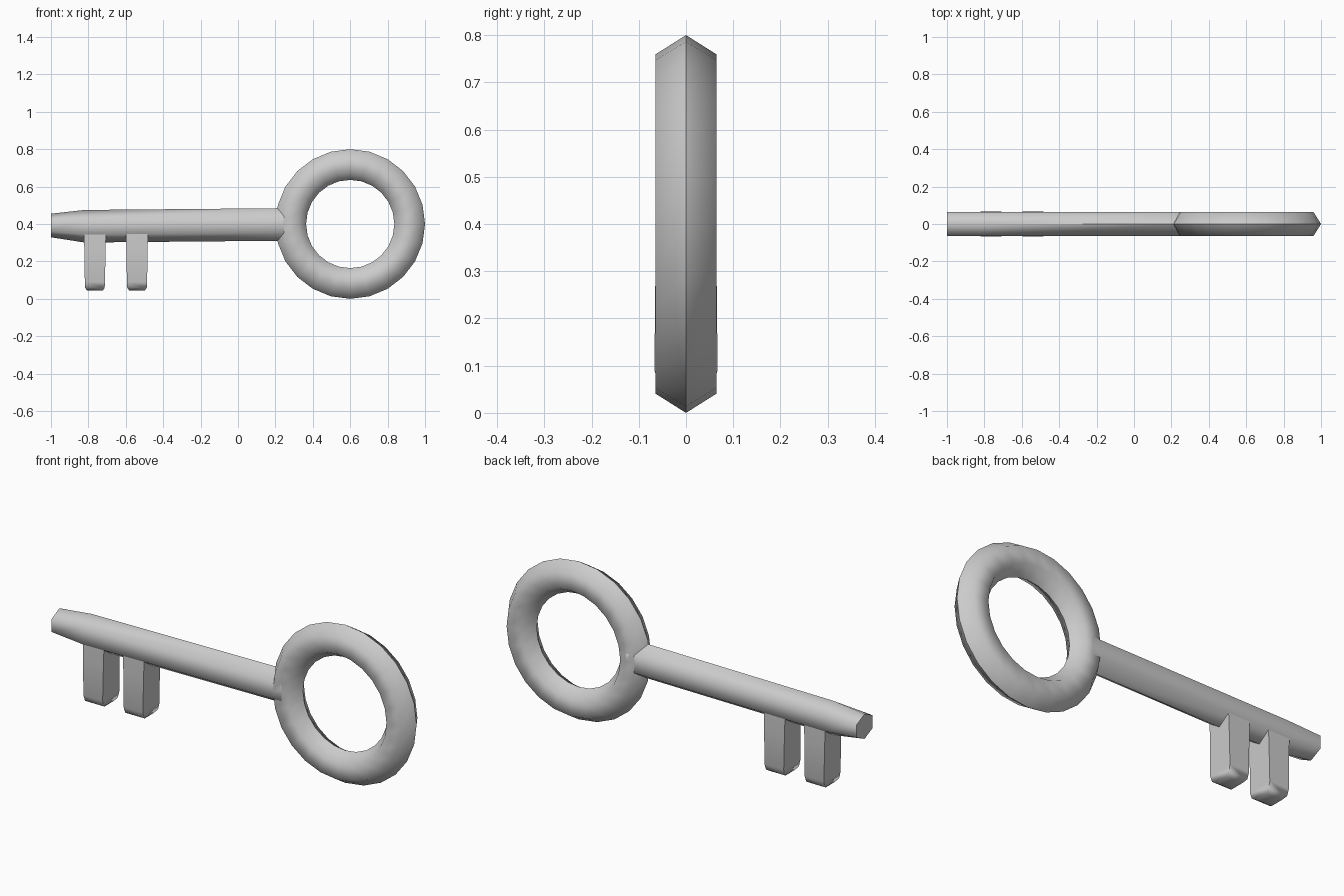
import bpy, bmesh, math

if "Cube" in bpy.data.objects:
    bpy.data.objects.remove(bpy.data.objects["Cube"])


def loft(name, loops, closed=False):
    """Skin a list of equal-sized vertex loops into a mesh object."""
    bm = bmesh.new()
    rows = [[bm.verts.new(p) for p in loop] for loop in loops]
    n = len(rows[0])
    for i in range(len(rows) if closed else len(rows) - 1):
        a, b = rows[i], rows[(i + 1) % len(rows)]
        for j in range(n):
            k = (j + 1) % n
            bm.faces.new((a[j], a[k], b[k], b[j]))
    if not closed:
        bm.faces.new(rows[0])
        bm.faces.new(rows[-1])
    bmesh.ops.recalc_face_normals(bm, faces=bm.faces)
    mesh = bpy.data.meshes.new(name)
    bm.to_mesh(mesh)
    bm.free()
    obj = bpy.data.objects.new(name, mesh)
    bpy.context.collection.objects.link(obj)
    bpy.ops.object.select_all(action='DESELECT')
    bpy.context.view_layer.objects.active = obj
    obj.select_set(True)
    bpy.ops.object.shade_smooth_by_angle(angle=math.radians(62))
    return obj


# Hexagonal section (across the part, through its thickness), unit offsets
HEX = [(1, 0), (0.5, 1), (-0.5, 1), (-1, 0), (-0.5, -1), (0.5, -1)]
HALF = 0.065

# Bow: hexagonal tube swept round 24 steps
SEG = 24
bow = []
for i in range(SEG):
    t = 2 * math.pi * i / SEG
    bow.append([(0.6 + (0.318 + 0.082 * r) * math.cos(t), HALF * y,
                 0.4 + (0.318 + 0.082 * r) * math.sin(t)) for r, y in HEX])
loft("bow_ring", bow, closed=True)

# Shaft: hexagonal bar with tapered tip (x, centre height, half height)
stations = [(-1.0, 0.392, 0.063), (-0.82, 0.388, 0.087), (0.29, 0.398, 0.087)]
loft("shaft", [[(x, HALF * y, zc + h * r) for r, y in HEX]
               for x, zc, h in stations])

# Teeth: two blocks with softened lower ends (height, half width, half depth)
levels = [(0.35, 0.059, 0.064), (0.28, 0.057, 0.065), (0.09, 0.054, 0.067),
          (0.058, 0.052, 0.057), (0.045, 0.042, 0.035)]
for name, xc in (("tooth_outer", -0.765), ("tooth_inner", -0.54)):
    loft(name, [[(xc - w, -d, z), (xc + w, -d, z), (xc + w, d, z), (xc - w, d, z)]
                for z, w, d in levels])
